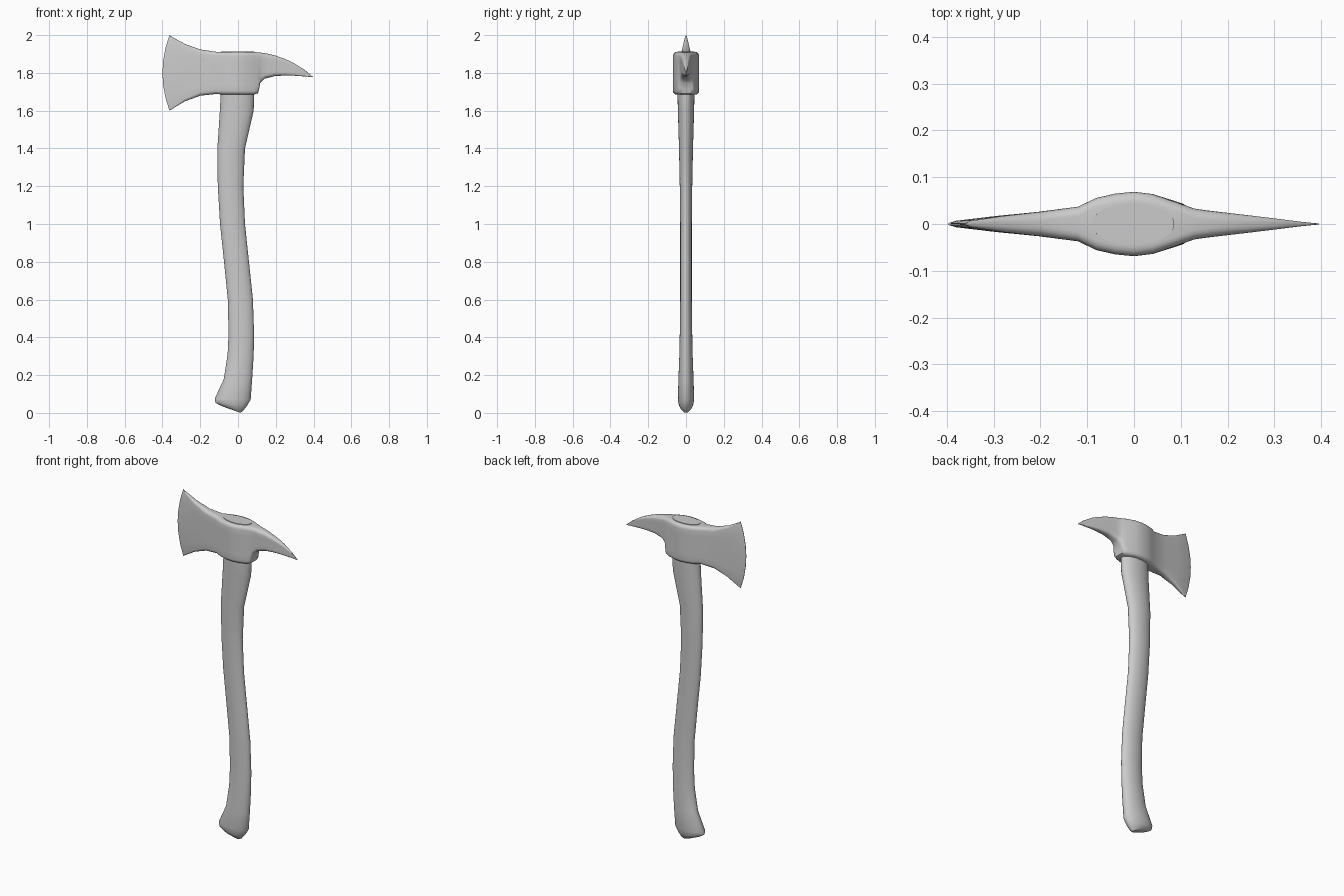
import bpy, bmesh
from math import sin, cos, pi, radians
from mathutils import Vector


def loft(name, rings, angle):
    """Skin a list of closed rings and cap both ends."""
    bm = bmesh.new()
    rows = [[bm.verts.new(p) for p in ring] for ring in rings]
    n = len(rows[0])
    for a, b in zip(rows, rows[1:]):
        for i in range(n):
            j = (i + 1) % n
            bm.faces.new((a[i], a[j], b[j], b[i]))
    bm.faces.new(rows[0])
    bm.faces.new(rows[-1])
    bmesh.ops.recalc_face_normals(bm, faces=bm.faces)
    mesh = bpy.data.meshes.new(name)
    bm.to_mesh(mesh)
    bm.free()
    obj = bpy.data.objects.new(name, mesh)
    bpy.context.collection.objects.link(obj)
    bpy.ops.object.select_all(action='DESELECT')
    obj.select_set(True)
    bpy.context.view_layer.objects.active = obj
    bpy.ops.object.shade_smooth_by_angle(angle=radians(angle))
    return obj


def handle_ring(xl, zl, xr, zr, hy, n=28):
    """Oval between a left and a right outline point."""
    l, r = Vector((xl, 0, zl)), Vector((xr, 0, zr))
    mid, half = (l + r) / 2, (r - l) / 2
    return [mid + half * cos(2 * pi * i / n) + Vector((0, hy * sin(2 * pi * i / n), 0))
            for i in range(n)]


def head_ring(xt, zt, xb, zb, hy, bulge):
    """Rounded rectangle from a top to a bottom outline point, bowed along x."""
    h = zt - zb
    r = min(0.02, hy * 0.75, h * 0.4)
    corner = [(hy - r + r * sin(a), r - r * cos(a))
              for a in (0, pi / 8, pi / 4, 3 * pi / 8, pi / 2)]
    side = corner + [(hy, r + (h - 2 * r) * k / 6) for k in range(1, 6)]
    side += [(y, h - d) for y, d in reversed(corner)]
    side += [(-y, d) for y, d in reversed(side)]
    ring = []
    for y, d in side:
        v = d / h
        ring.append((xb + (xt - xb) * v + bulge * 4 * v * (1 - v), y, zb + d))
    return ring


# Wooden handle: left x, left z, right x, right z, half depth
handle = [
    (-0.065, 0.028, 0.012, 0.001, 0.018),
    (-0.100, 0.043, 0.025, 0.009, 0.030),
    (-0.119, 0.054, 0.046, 0.035, 0.039),
    (-0.123, 0.075, 0.067, 0.070, 0.043),
    (-0.075, 0.18, 0.075, 0.18, 0.040),
    (-0.055, 0.31, 0.083, 0.31, 0.035),
    (-0.050, 0.42, 0.085, 0.42, 0.033),
    (-0.054, 0.60, 0.079, 0.60, 0.031),
    (-0.074, 0.80, 0.058, 0.80, 0.031),
    (-0.095, 1.00, 0.037, 1.00, 0.031),
    (-0.107, 1.20, 0.028, 1.20, 0.033),
    (-0.109, 1.40, 0.037, 1.40, 0.037),
    (-0.096, 1.60, 0.083, 1.60, 0.043),
    (-0.091, 1.70, 0.086, 1.70, 0.045),
    (-0.090, 1.914, 0.086, 1.914, 0.045),
]
loft("handle", [handle_ring(*s) for s in handle], 40)

# Steel head, blade edge to spike tip: top x, z, bottom x, z, half depth, bow
head = [
    (-0.363, 2.000, -0.363, 1.600, 0.001, -0.037),
    (-0.345, 1.988, -0.345, 1.611, 0.007, -0.035),
    (-0.280, 1.953, -0.280, 1.650, 0.017, -0.016),
    (-0.200, 1.924, -0.200, 1.679, 0.026, -0.005),
    (-0.120, 1.912, -0.120, 1.688, 0.037, 0),
    (-0.080, 1.911, -0.080, 1.686, 0.056, 0),
    (-0.040, 1.911, -0.040, 1.685, 0.065, 0),
    (0.000, 1.911, 0.000, 1.685, 0.069, 0),
    (0.040, 1.911, 0.040, 1.685, 0.064, 0),
    (0.080, 1.911, 0.085, 1.685, 0.050, 0),
    (0.100, 1.909, 0.106, 1.692, 0.043, 0),
    (0.115, 1.908, 0.112, 1.715, 0.038, 0),
    (0.130, 1.906, 0.117, 1.745, 0.033, 0),
    (0.160, 1.901, 0.140, 1.769, 0.029, 0),
    (0.200, 1.891, 0.195, 1.783, 0.024, 0),
    (0.250, 1.873, 0.250, 1.786, 0.018, 0),
    (0.300, 1.850, 0.300, 1.785, 0.012, 0),
    (0.355, 1.814, 0.355, 1.781, 0.005, 0),
    (0.396, 1.780, 0.396, 1.777, 0.001, 0),
]
loft("axe_head", [head_ring(*s) for s in head], 50)
